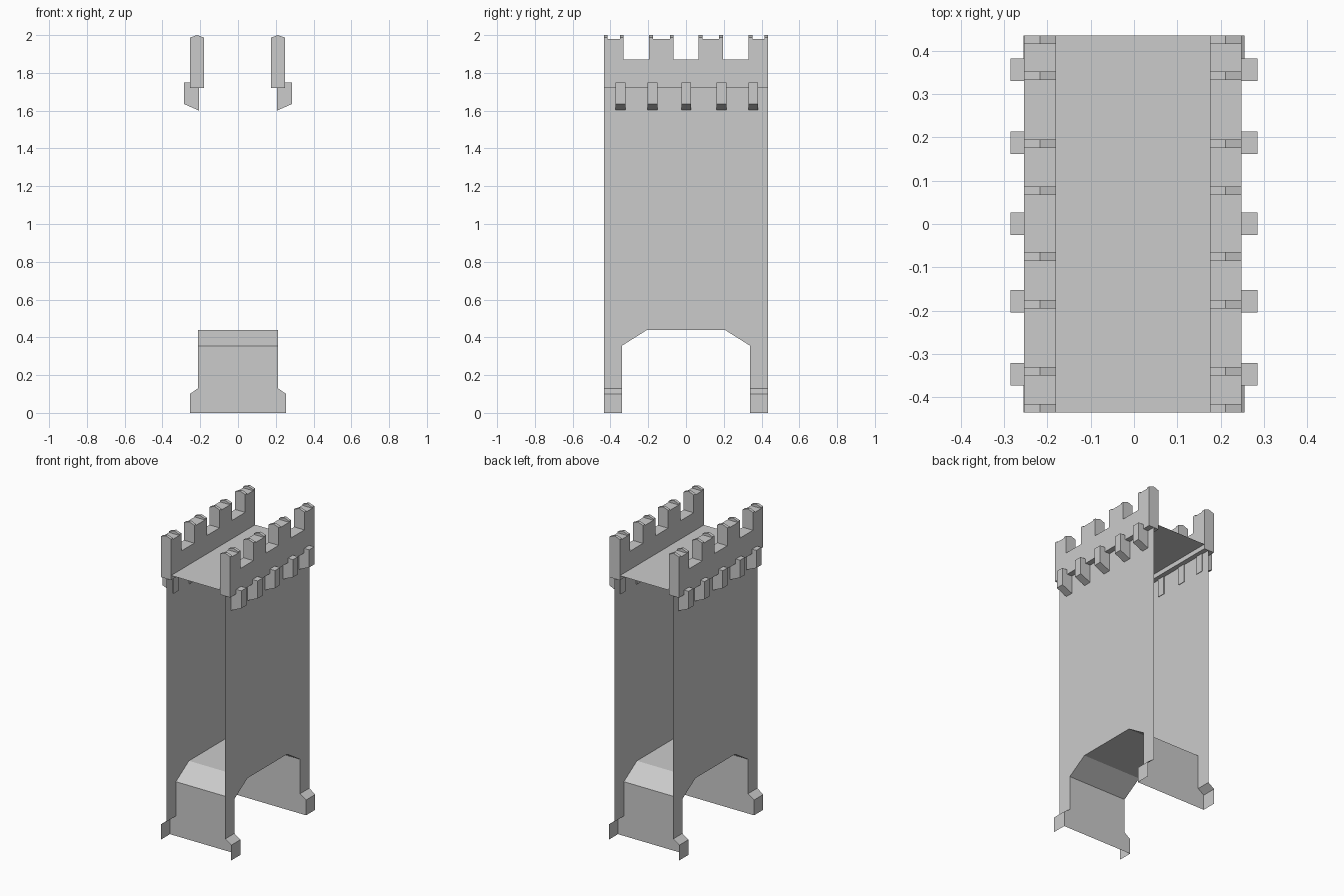
import bpy, bmesh

if "Cube" in bpy.data.objects:
    bpy.data.objects.remove(bpy.data.objects["Cube"])

WALL_X, END_Y, ARCH_Y = 0.212, 0.435, 0.34
FLOOR_Z, PARAPET_Z = 1.75, 1.72


def make_object(name, verts, faces, recalc=True):
    mesh = bpy.data.meshes.new(name)
    mesh.from_pydata(verts, [], faces)
    bm = bmesh.new()
    bm.from_mesh(mesh)
    bmesh.ops.remove_doubles(bm, verts=bm.verts, dist=1e-5)
    if recalc:
        bmesh.ops.recalc_face_normals(bm, faces=bm.faces)
    bm.to_mesh(mesh)
    bm.free()
    obj = bpy.data.objects.new(name, mesh)
    bpy.context.collection.objects.link(obj)
    return obj


def prism(name, profile, axis, a, b):
    """Closed solid: profile in the other two axes, swept along axis from a to b."""
    n = len(profile)
    if axis == 'x':
        verts = [(t, p, q) for t in (a, b) for p, q in profile]
    else:
        verts = [(p, t, q) for t in (a, b) for p, q in profile]
    faces = [(i, (i + 1) % n, (i + 1) % n + n, i + n) for i in range(n)]
    faces += [tuple(range(n))[::-1], tuple(range(n, 2 * n))]
    return make_object(name, verts, faces)


def sheet(name, profile, axis, a, b, recalc=True):
    """Open strip: polyline swept along axis."""
    n = len(profile)
    if axis == 'x':
        verts = [(t, p, q) for t in (a, b) for p, q in profile]
    else:
        verts = [(p, t, q) for t in (a, b) for p, q in profile]
    return make_object(name, verts, [(i, i + 1, i + 1 + n, i + n) for i in range(n - 1)], recalc)


# Arched passage lining, open at both ends
sheet("passage_vault", [(-ARCH_Y, 0.13), (-ARCH_Y, 0.355), (-0.205, 0.44),
                        (0.205, 0.44), (ARCH_Y, 0.355), (ARCH_Y, 0.13)],
      'x', -WALL_X, WALL_X)
jamb = [(-0.255, 0), (0.255, 0), (0.255, 0.10), (WALL_X, 0.13), (-WALL_X, 0.13), (-0.255, 0.10)]
for s in (-1, 1):
    order = range(6) if s > 0 else range(5, -1, -1)
    make_object("passage_jamb", [(x, s * ARCH_Y, z) for x, z in jamb], [tuple(order)], False)

# Walkway floor between the parapets
make_object("walkway_floor", [(-0.19, -END_Y, FLOOR_Z), (0.19, -END_Y, FLOOR_Z),
                              (0.19, END_Y, FLOOR_Z), (-0.19, END_Y, FLOOR_Z)],
            [(0, 1, 2, 3)], False)

# Crenellated parapet outline (y, z)
merlons = [(-0.435, -0.33), (-0.195, -0.065), (0.067, 0.195), (0.332, 0.435)]
outline = [(-END_Y, PARAPET_Z)]
for i, (a, b) in enumerate(merlons):
    if i:
        outline.append((a, 1.87))
    outline += [(a, 1.98), (b, 1.98)]
    if i < len(merlons) - 1:
        outline.append((b, 1.87))
outline.append((END_Y, PARAPET_Z))

for s, side in ((-1, "left"), (1, "right")):
    # Thin outer wall with the arch cut out of its lower edge
    wall = [(-END_Y, 0.13), (-ARCH_Y, 0.13), (-ARCH_Y, 0.355), (-0.205, 0.44), (0.205, 0.44),
            (ARCH_Y, 0.355), (ARCH_Y, 0.13), (END_Y, 0.13), (END_Y, PARAPET_Z), (-END_Y, PARAPET_Z)]
    order = range(10) if s > 0 else range(9, -1, -1)
    make_object(side + "_wall", [(s * WALL_X, y, z) for y, z in wall], [tuple(order)], False)

    # Flared feet
    foot = [(s * 0.255, 0), (s * 0.255, 0.10), (s * WALL_X, 0.13)]
    for a, b in ((-END_Y, -ARCH_Y), (ARCH_Y, END_Y)):
        if s > 0:
            a, b = b, a
        sheet(side + "_foot", foot, 'y', a, b, False)

    # Parapet with gabled ridges at both ends of each merlon
    x0, x1 = (-0.254, -0.18) if s < 0 else (0.175, 0.248)
    prism(side + "_parapet", outline, 'x', x0, x1)
    ridge = [(x0, 1.98), (x1, 1.98), (x1, 1.987), ((x0 + x1) / 2, 2.0), (x0, 1.987)]
    for a, b in merlons:
        prism(side + "_merlon_ridge", ridge, 'y', a, a + 0.02)
        prism(side + "_merlon_ridge", ridge, 'y', b - 0.02, b)

    # Corbels under the parapet
    corbel = [(s * 0.206, 1.60), (s * 0.285, 1.635), (s * 0.285, 1.75), (s * 0.206, 1.75)]
    for y in (-0.347, -0.178, 0.001, 0.188, 0.356):
        prism(side + "_corbel", corbel, 'y', y - 0.026, y + 0.026)
